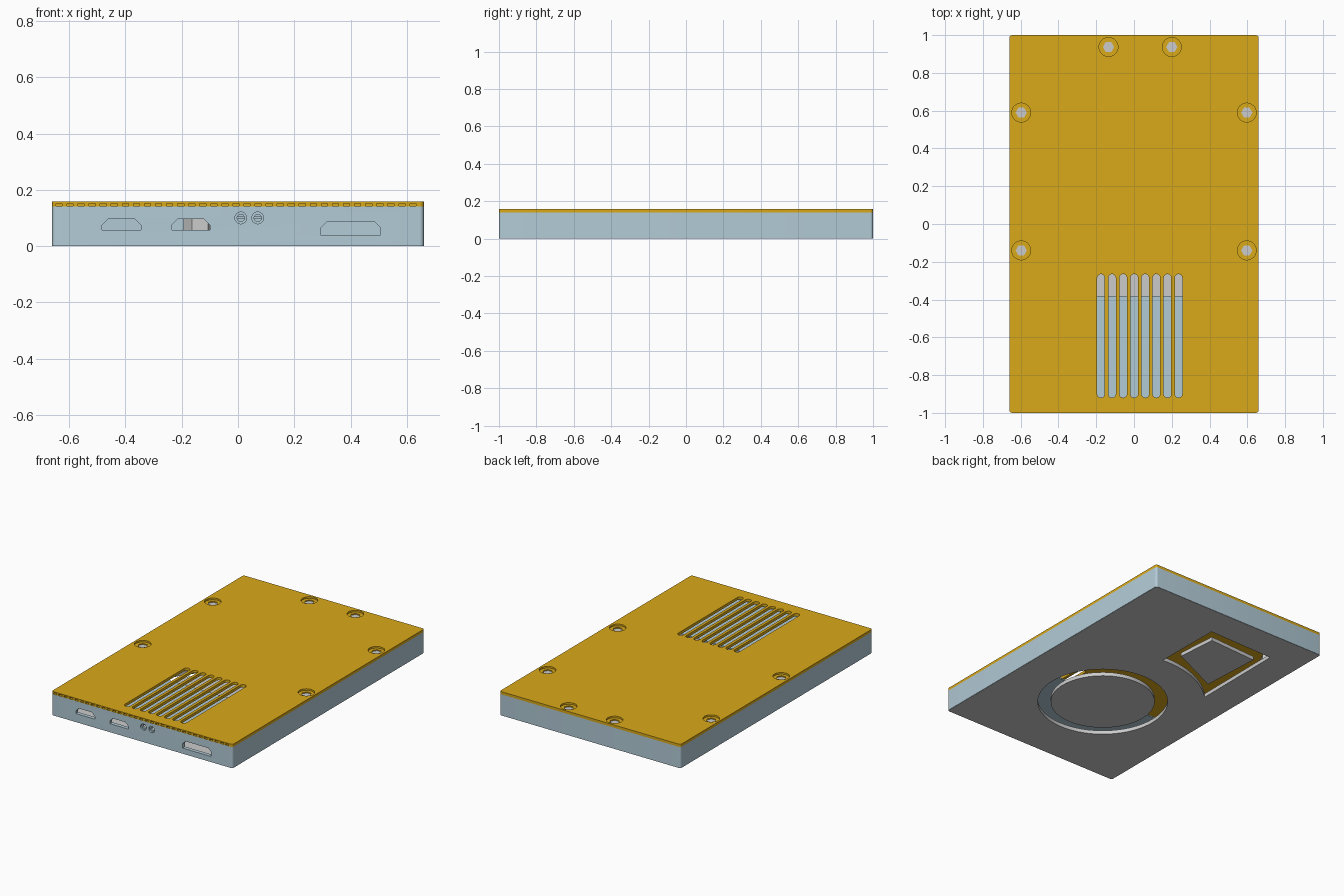
import bpy, bmesh, math

if "Cube" in bpy.data.objects:
    bpy.data.objects.remove(bpy.data.objects["Cube"])

HX, HY, TOP, SEAM = 0.66, 1.0, 0.158, 0.14
FLOOR = 0.025


def material(name, color):
    m = bpy.data.materials.new(name)
    m.diffuse_color = color
    m.use_nodes = True
    m.node_tree.nodes["Principled BSDF"].inputs["Base Color"].default_value = m.diffuse_color
    return m


BLUE = material("pale_blue", (0.45, 0.60, 0.68, 1))
GOLD = material("gold", (0.70, 0.40, 0.01, 1))


def prisms(name, outlines, lo, hi, axis="z", mat=None):
    """Extrude one or more closed outlines along z or y into one object."""
    bm = bmesh.new()
    for pts in outlines:
        rows = [[bm.verts.new((u, v, w) if axis == "z" else (u, w, v)) for u, v in pts]
                for w in (lo, hi)]
        bm.faces.new(rows[0])
        bm.faces.new(rows[1])
        for i in range(len(pts)):
            j = (i + 1) % len(pts)
            bm.faces.new((rows[0][i], rows[0][j], rows[1][j], rows[1][i]))
    bmesh.ops.recalc_face_normals(bm, faces=bm.faces)
    me = bpy.data.meshes.new(name)
    bm.to_mesh(me)
    bm.free()
    ob = bpy.data.objects.new(name, me)
    bpy.context.collection.objects.link(ob)
    if mat:
        me.materials.append(mat)
    return ob


def cut(ob, cutter):
    mod = ob.modifiers.new("cut", "BOOLEAN")
    mod.operation, mod.solver, mod.object = "DIFFERENCE", "EXACT", cutter
    bpy.context.view_layer.objects.active = ob
    bpy.ops.object.modifier_apply(modifier=mod.name)
    bpy.data.objects.remove(cutter)


def arc(cx, cy, r, a0, a1, n):
    return [(cx + r * math.cos(math.radians(a0 + (a1 - a0) * i / n)),
             cy + r * math.sin(math.radians(a0 + (a1 - a0) * i / n))) for i in range(n + 1)]


def circle(cx, cy, r, n):
    return arc(cx, cy, r, 0, 360, n)[:-1]


def rounded_rect(hx, hy, r):
    pts = []
    for k, (sx, sy) in enumerate(((1, 1), (-1, 1), (-1, -1), (1, -1))):
        pts += arc(sx * (hx - r), sy * (hy - r), r, 90 * k, 90 * k + 90, 6)
    return pts


def rect(x0, x1, y0, y1):
    return [(x0, y0), (x1, y0), (x1, y1), (x0, y1)]


def port(x0, x1, z0, z1):
    c = 0.022
    return [(x0, z0), (x1, z0), (x1, z1 - c), (x1 - c, z1), (x0 + c, z1), (x0, z1 - c)]


screws = [(sx * 0.597, y) for sx in (-1, 1) for y in (0.59, -0.14)] + [(-0.135, 0.937), (0.2, 0.937)]

# Side walls with connector openings in the front
walls = prisms("side_walls", [rounded_rect(HX, HY, 0.015)], 0.001, SEAM, mat=BLUE)
cut(walls, prisms("cavity", [rounded_rect(HX - 0.025, HY - 0.025, 0.01)], -0.1, 0.3))
cut(walls, prisms("ports", [port(-0.483, -0.345, 0.057, 0.097),
                            port(-0.235, -0.1, 0.057, 0.097),
                            port(0.295, 0.505, 0.038, 0.088)], -1.1, -0.9, "y"))
jacks = (0.01, 0.07)
cut(walls, prisms("jack_recess", [circle(x, 0.1, 0.021, 24) for x in jacks], -1.1, -0.988, "y"))
cut(walls, prisms("jack_hole", [circle(x, 0.1, 0.013, 24) for x in jacks], -1.1, -0.9, "y"))

# Floor with a ring opening and an arc-sided window, each around an island
floor = prisms("floor", [rounded_rect(HX - 0.003, HY - 0.003, 0.012)], 0, FLOOR)
window = arc(0, -0.3, 0.63, 135, 86, 16) + [(0.04, 0.79), (-0.44, 0.78)]
cut(floor, prisms("floor_openings", [circle(0, -0.3, 0.4, 64), window], -0.1, 0.1))
prisms("round_island", [circle(0, -0.3, 0.32, 64)], 0, FLOOR)
prisms("window_island", [[(-0.01, 0.44), (-0.03, 0.71), (-0.38, 0.69), (-0.36, 0.28)]], 0, FLOOR)

# Hexagonal screw posts
prisms("screw_posts", [circle(x, y, 0.058, 6) for x, y in screws], FLOOR, SEAM)

# Internal board below the vents
prisms("inner_board", [rect(-0.6, 0.6, -0.97, -0.38)], 0.098, 0.106, mat=BLUE)

# Lid with vents, countersunk screw holes and a row of front notches
lid = prisms("lid", [rounded_rect(HX, HY, 0.015)], SEAM, TOP, mat=GOLD)
vents = []
for i in range(8):
    x = -0.175 + 0.0587 * i
    vents.append(arc(x, -0.285, 0.02, 0, 180, 10) + arc(x, -0.9, 0.02, 180, 360, 10))
cut(lid, prisms("vents", vents, 0, 0.3))
cut(lid, prisms("screw_holes", [circle(x, y, 0.03, 6) for x, y in screws], 0, 0.3))
cut(lid, prisms("screw_recess", [circle(x, y, 0.05, 32) for x, y in screws], 0.147, 0.3))
notches = [rect(x - 0.011, x + 0.011, 0.142, 0.151)
           for x in (-0.636 + 0.0393 * i for i in range(33))]
cut(lid, prisms("notches", notches, -1.1, -0.975, "y"))

# Smooth the round edges only
bpy.ops.object.select_all(action="SELECT")
bpy.context.view_layer.objects.active = lid
bpy.ops.object.shade_smooth_by_angle(angle=math.radians(25))
